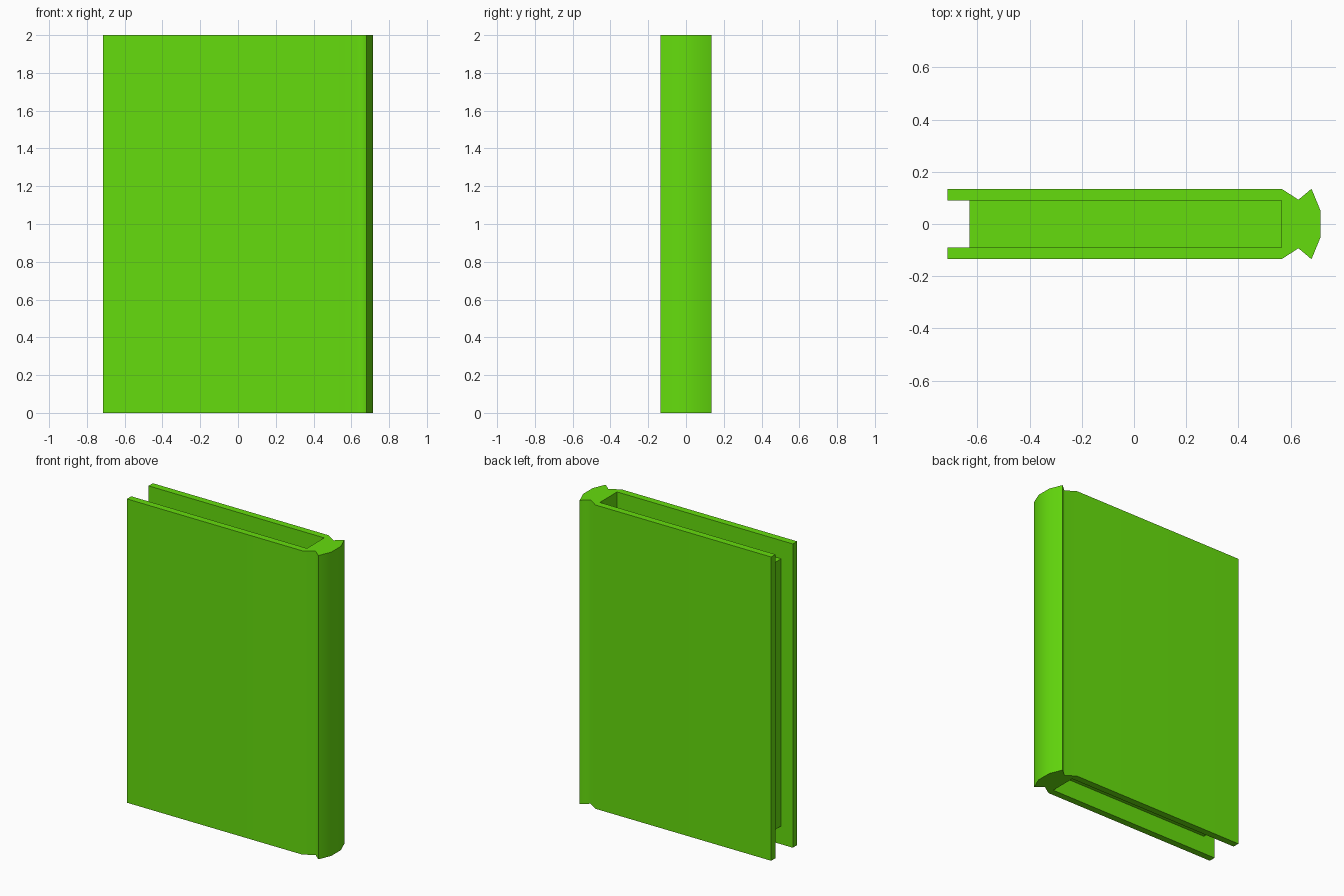
import bpy, bmesh, math

if "Cube" in bpy.data.objects:
    bpy.data.objects.remove(bpy.data.objects["Cube"])

green = bpy.data.materials.new("green")
green.diffuse_color = (0.13, 0.72, 0.004, 1)
green.use_nodes = True
green.node_tree.nodes["Principled BSDF"].inputs["Base Color"].default_value = green.diffuse_color


def extrude_profile(name, half, z0, z1):
    """Mirror a half outline (y > 0) across y = 0 and extrude it upright."""
    outline = half + [(x, -y) for x, y in reversed(half)]
    bm = bmesh.new()
    face = bm.faces.new([bm.verts.new((x, y, z0)) for x, y in outline])
    top = bmesh.ops.extrude_face_region(bm, geom=[face], use_keep_orig=True)
    verts = [g for g in top["geom"] if isinstance(g, bmesh.types.BMVert)]
    bmesh.ops.translate(bm, verts=verts, vec=(0, 0, z1 - z0))
    bmesh.ops.recalc_face_normals(bm, faces=bm.faces)
    mesh = bpy.data.meshes.new(name)
    bm.to_mesh(mesh)
    bm.free()
    mesh.materials.append(green)
    obj = bpy.data.objects.new(name, mesh)
    bpy.context.collection.objects.link(obj)
    return obj


# Cover: two boards, hinge grooves and a faceted spine, in one outline
cover = extrude_profile("cover", [
    (0.565, 0.09), (-0.715, 0.09), (-0.715, 0.135), (0.565, 0.135),
    (0.63, 0.093), (0.68, 0.135), (0.715, 0.05)], 0, 2)

# Soft hinge and spine, crisp board edges
bpy.context.view_layer.objects.active = cover
cover.select_set(True)
bpy.ops.object.shade_smooth_by_angle(angle=math.radians(80))
cover.modifiers.new("flat_boards", 'WEIGHTED_NORMAL').keep_sharp = True

# Page block, recessed at the top, bottom and fore edge
extrude_profile("page_block", [(0.565, 0.09), (-0.63, 0.09)], 0.12, 1.88)
